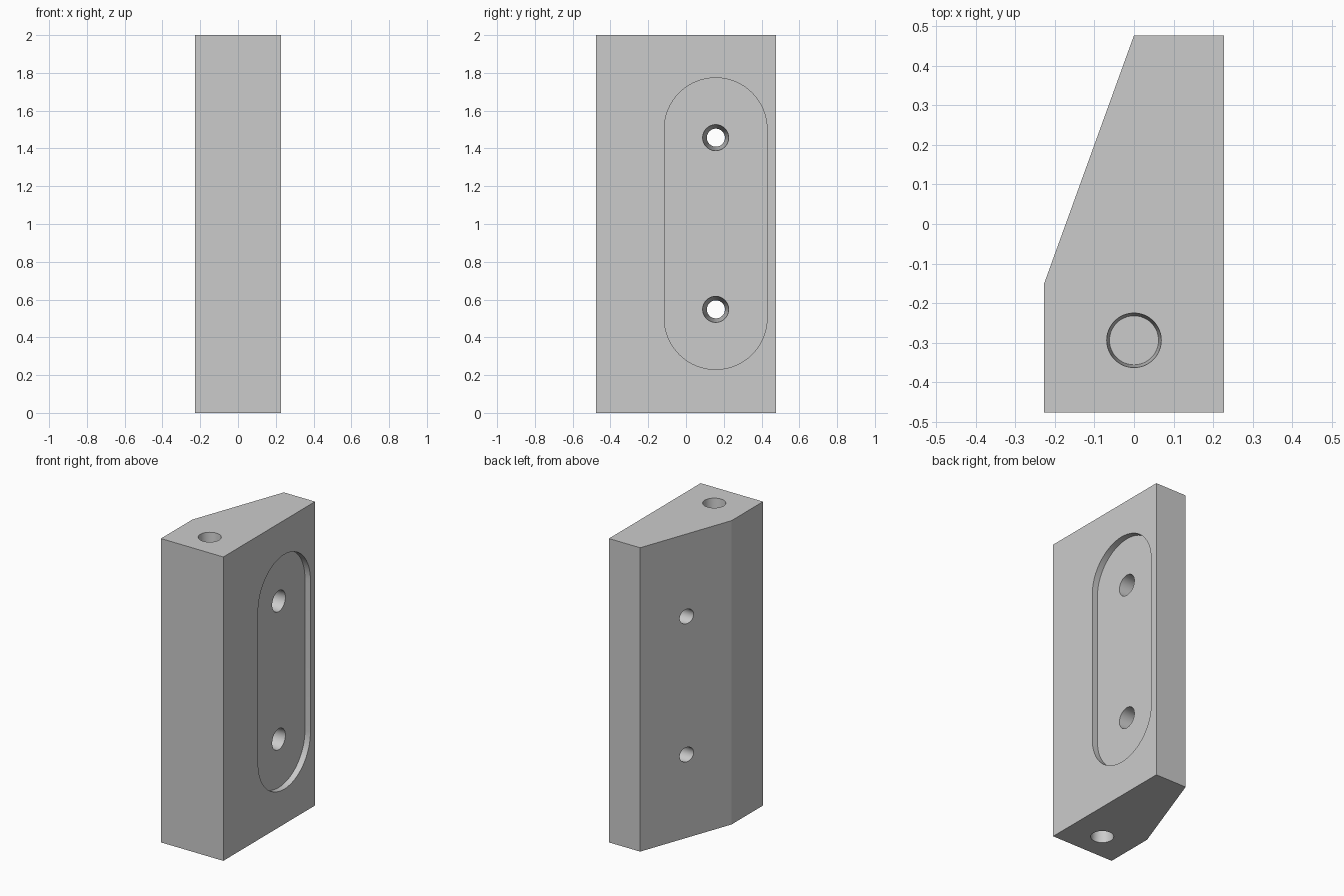
import bpy
import bmesh
import math
from mathutils import Matrix, Vector

if "Cube" in bpy.data.objects:
    bpy.data.objects.remove(bpy.data.objects["Cube"], do_unlink=True)

grey = bpy.data.materials.new("plain grey")
grey.use_nodes = True
colour = (0.6, 0.6, 0.6, 1)
grey.diffuse_color = colour
grey.node_tree.nodes["Principled BSDF"].inputs["Base Color"].default_value = colour


def make_object(name, bm):
    bmesh.ops.recalc_face_normals(bm, faces=bm.faces)
    mesh = bpy.data.meshes.new(name)
    bm.to_mesh(mesh)
    bm.free()
    mesh.materials.append(grey)
    obj = bpy.data.objects.new(name, mesh)
    bpy.context.collection.objects.link(obj)
    return obj


def prism(name, points, direction):
    bm = bmesh.new()
    face = bm.faces.new([bm.verts.new(p) for p in points])
    result = bmesh.ops.extrude_face_region(bm, geom=[face], use_keep_orig=True)
    moved = [v for v in result["geom"] if isinstance(v, bmesh.types.BMVert)]
    bmesh.ops.translate(bm, verts=moved, vec=direction)
    return make_object(name, bm)


def tapered_hole(name, start, direction, length, r_start, r_end):
    bm = bmesh.new()
    direction = Vector(direction)
    turn = direction.to_track_quat("Z", "Y").to_matrix().to_4x4()
    middle = Vector(start) + direction * length / 2
    bmesh.ops.create_cone(bm, cap_ends=True, segments=48, radius1=r_start,
                          radius2=r_end, depth=length,
                          matrix=Matrix.Translation(middle) @ turn)
    return make_object(name, bm)


# Block with one slanted side
half_w, half_d, height = 0.227, 0.477, 2.0
outline = [(-half_w, -half_d), (half_w, -half_d), (half_w, half_d),
           (0, half_d), (-half_w, -0.15)]
block = prism("block", [(x, y, 0) for x, y in outline], (0, 0, height))

# Shallow rounded pocket in the left face
slot_y, slot_r, floor_x = 0.157, 0.272, half_w - 0.04
arc = []
for centre_z, begin in ((1.502, 0), (0.502, math.pi)):
    for i in range(33):
        a = begin + math.pi * i / 32
        arc.append((floor_x, slot_y + slot_r * math.cos(a),
                    centre_z + slot_r * math.sin(a)))
cutters = [prism("pocket_cutter", arc, (0.1, 0, 0))]

# Tapered screw holes through the pocket floor
taper, overlap = 0.07, 0.02
for z in (0.548, 1.457):
    length = 0.44
    r = 0.069 + taper * overlap
    cutters.append(tapered_hole("screw_hole_cutter", (floor_x + overlap, slot_y, z),
                                (-1, 0, 0), length, r, r - taper * length))

# Blind holes in the top and bottom ends
for z, way in ((height, -1), (0, 1)):
    length = 0.1 + overlap
    r = 0.069 + taper * overlap
    cutters.append(tapered_hole("end_hole_cutter", (0, -0.294, z - way * overlap),
                                (0, 0, way), length, r, r - taper * length))

# Cut everything out of the block
bpy.context.view_layer.objects.active = block
block.select_set(True)
for cutter in cutters:
    mod = block.modifiers.new("cut", "BOOLEAN")
    mod.operation = "DIFFERENCE"
    mod.solver = "EXACT"
    mod.object = cutter
    bpy.ops.object.modifier_apply(modifier=mod.name)
    bpy.data.objects.remove(cutter, do_unlink=True)

bpy.ops.object.shade_smooth_by_angle(angle=math.radians(15))
